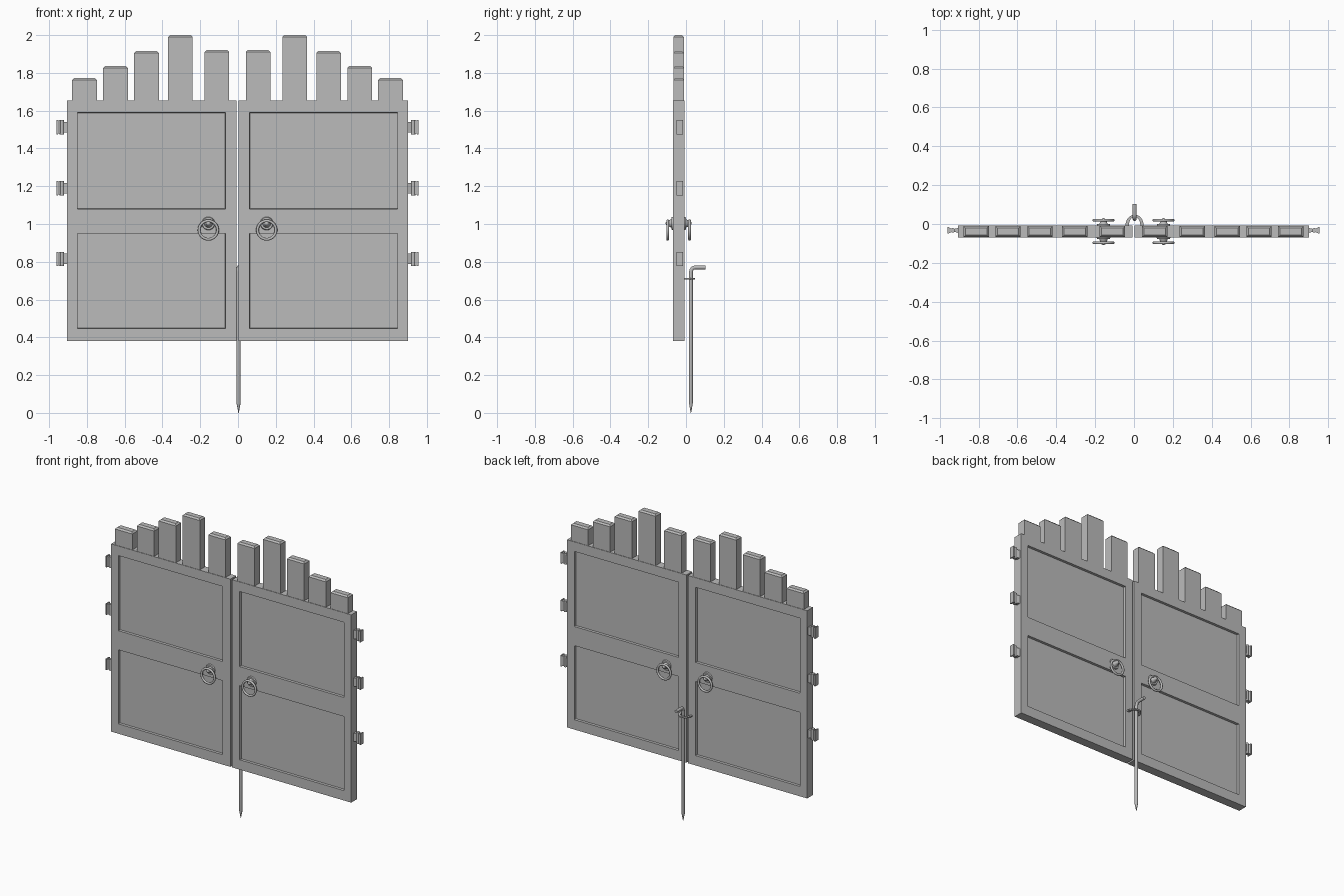
import bpy, bmesh, math
from mathutils import Matrix, Vector

cube = bpy.data.objects.get("Cube")
if cube:
    bpy.data.objects.remove(cube, do_unlink=True)

# One plain grey for the whole gate
GREY = (0.5, 0.5, 0.5, 1.0)
mat = bpy.data.materials.new("plain grey")
mat.use_nodes = True
mat.diffuse_color = GREY
mat.node_tree.nodes["Principled BSDF"].inputs["Base Color"].default_value = GREY

CX = -0.0025                  # centre line between the leaves
FRONT, BACK = -0.07, -0.008   # leaf faces
MID = (FRONT + BACK) / 2
BOTTOM, TOP = 0.38, 1.655


def finish(name, bm, smooth=False):
    bmesh.ops.recalc_face_normals(bm, faces=bm.faces)
    mesh = bpy.data.meshes.new(name)
    bm.to_mesh(mesh)
    bm.free()
    mesh.materials.append(mat)
    obj = bpy.data.objects.new(name, mesh)
    bpy.context.collection.objects.link(obj)
    if smooth:
        select(obj)
        bpy.ops.object.shade_smooth_by_angle(angle=math.radians(35))
    return obj


def select(obj):
    bpy.ops.object.select_all(action='DESELECT')
    obj.select_set(True)
    bpy.context.view_layer.objects.active = obj


def box_mesh(x0, x1, y0, y1, z0, z1):
    bm = bmesh.new()
    size = Matrix.Diagonal((x1 - x0, y1 - y0, z1 - z0, 1))
    centre = Matrix.Translation(((x0 + x1) / 2, (y0 + y1) / 2, (z0 + z1) / 2))
    bmesh.ops.create_cube(bm, size=1, matrix=centre @ size)
    return bm


def prism(bm, outline, z0, z1):
    """Upright prism over an outline in x and y."""
    face = bm.faces.new([bm.verts.new((x, y, z0)) for x, y in outline])
    grown = bmesh.ops.extrude_face_region(bm, geom=[face], use_keep_orig=True)
    verts = [v for v in grown["geom"] if isinstance(v, bmesh.types.BMVert)]
    bmesh.ops.translate(bm, verts=verts, vec=(0, 0, z1 - z0))


def leaf(name, s):
    """Door leaf with two sunken panels on each face."""
    ends = sorted((CX + s * 0.006, CX + s * 0.9025))
    bm = box_mesh(*ends, FRONT, BACK, BOTTOM, TOP)
    panel_x = sorted((CX + s * 0.064, CX + s * 0.848))
    panel_z = ((0.447, 0.95), (1.08, 1.59))
    cuts = [((x, 0, 0), (1, 0, 0)) for x in panel_x]
    cuts += [((0, 0, z), (0, 0, 1)) for pair in panel_z for z in pair]
    for point, normal in cuts:
        bmesh.ops.bisect_plane(bm, geom=bm.verts[:] + bm.edges[:] + bm.faces[:],
                               plane_co=point, plane_no=normal)
    bm.normal_update()
    panels = []
    for f in bm.faces:
        c = f.calc_center_median()
        if abs(f.normal.y) > 0.9 and panel_x[0] < c.x < panel_x[1] \
                and any(a < c.z < b for a, b in panel_z):
            panels.append(f)
    bmesh.ops.inset_individual(bm, faces=panels, thickness=0.002, depth=-0.016)
    bmesh.ops.dissolve_limit(bm, angle_limit=0.01, verts=bm.verts, edges=bm.edges)
    finish(name, bm)


def picket(name, x, top):
    """Upright board with chamfered top edges."""
    bm = box_mesh(x - 0.065, x + 0.065, FRONT + 0.003, BACK - 0.003, TOP - 0.02, top)
    edges = [e for e in bm.edges if all(v.co.z > top - 0.001 for v in e.verts)]
    bmesh.ops.bevel(bm, geom=edges, offset=0.01, segments=1, affect='EDGES')
    finish(name, bm)


def hinge(name, s, z):
    """Barrel between a short neck and a flared outer plate."""
    bm = bmesh.new()
    y = -0.033

    def flare(x0, w0, x1, w1, h):
        a, b = CX + s * x0, CX + s * x1
        prism(bm, [(a, y - w0), (b, y - w1), (b, y + w1), (a, y + w0)], z - h, z + h)

    flare(0.900, 0.014, 0.930, 0.005, 0.028)
    flare(0.930, 0.005, 0.950, 0.015, 0.034)
    flare(0.950, 0.017, 0.9575, 0.017, 0.038)
    bmesh.ops.create_cone(bm, cap_ends=True, segments=16, radius1=0.012, radius2=0.012,
                          depth=0.076, matrix=Matrix.Translation((CX + s * 0.930, y, z)))
    finish(name, bm, True)


def handle(name, x, d):
    """Rosette, stud and knob carrying a hanging ring; d is the outward y direction."""
    face = FRONT if d < 0 else BACK
    turn = Matrix.Rotation(-d * math.pi / 2, 4, 'X')
    z = 1.003
    bm = bmesh.new()
    for r1, r2, start, end in ((0.036, 0.032, -0.002, 0.008), (0.022, 0.012, 0.008, 0.030)):
        place = Matrix.Translation((x, face + d * (start + end) / 2, z)) @ turn
        bmesh.ops.create_cone(bm, cap_ends=True, segments=20, radius1=r1, radius2=r2,
                              depth=end - start, matrix=place)
    bmesh.ops.create_uvsphere(bm, u_segments=16, v_segments=8, radius=0.013,
                              matrix=Matrix.Translation((x, face + d * 0.025, z)))
    finish(name + "_mount", bm, True)
    bpy.ops.mesh.primitive_torus_add(major_segments=32, minor_segments=10,
                                     major_radius=0.049, minor_radius=0.0075,
                                     location=(x, face + d * 0.027, 0.968),
                                     rotation=(math.pi / 2, 0, 0))
    ring = bpy.context.object
    ring.name = name + "_ring"
    ring.data.materials.append(mat)
    bpy.ops.object.shade_smooth()


# Both leaves with pickets, hinges and ring handles
PICKETS = ((0.109, 1.92), (0.303, 2.0), (0.482, 1.915), (0.646, 1.837), (0.810, 1.773))
HINGES = {"lower": 0.815, "middle": 1.19, "upper": 1.513}
for side, s in (("left", 1), ("right", -1)):
    leaf(side + "_leaf", s)
    for i, (x, top) in enumerate(PICKETS, 1):
        picket(f"{side}_picket_{i}", CX + s * x, top)
    for level, z in HINGES.items():
        hinge(f"{side}_{level}_hinge", s, z)
    handle(side + "_front_handle", CX + s * 0.1545, -1)
    handle(side + "_back_handle", CX + s * 0.1545, 1)

# Drop bolt: pointed rod with its top bent back
BOLT_X = 0.003
path = ((0.026, 0.0, 0.1), (0.026, 0.05, 1), (0.026, 0.745, 1), (0.029, 0.758, 1),
        (0.036, 0.767, 1), (0.048, 0.77, 1), (0.103, 0.77, 1))
curve = bpy.data.curves.new("drop_bolt", 'CURVE')
curve.dimensions = '3D'
curve.bevel_depth = 0.0105
curve.bevel_resolution = 3
curve.use_fill_caps = True
spline = curve.splines.new('POLY')
spline.points.add(len(path) - 1)
for p, (y, z, r) in zip(spline.points, path):
    p.co = (BOLT_X, y, z, 1)
    p.radius = r
curve.materials.append(mat)
bolt = bpy.data.objects.new("drop_bolt", curve)
bpy.context.collection.objects.link(bolt)
select(bolt)
bpy.ops.object.convert(target='MESH')
bpy.ops.object.shade_smooth_by_angle(angle=math.radians(40))

# Flat arched keeper around the bolt
angles = [math.pi * i / 12 for i in range(13)]
outer = [(BOLT_X + 0.047 * math.cos(a), BACK + 0.056 * math.sin(a)) for a in angles]
inner = [(BOLT_X + 0.030 * math.cos(a), BACK + 0.044 * math.sin(a)) for a in reversed(angles)]
bm = bmesh.new()
prism(bm, outer + inner, 0.706, 0.714)
finish("bolt_keeper", bm)
